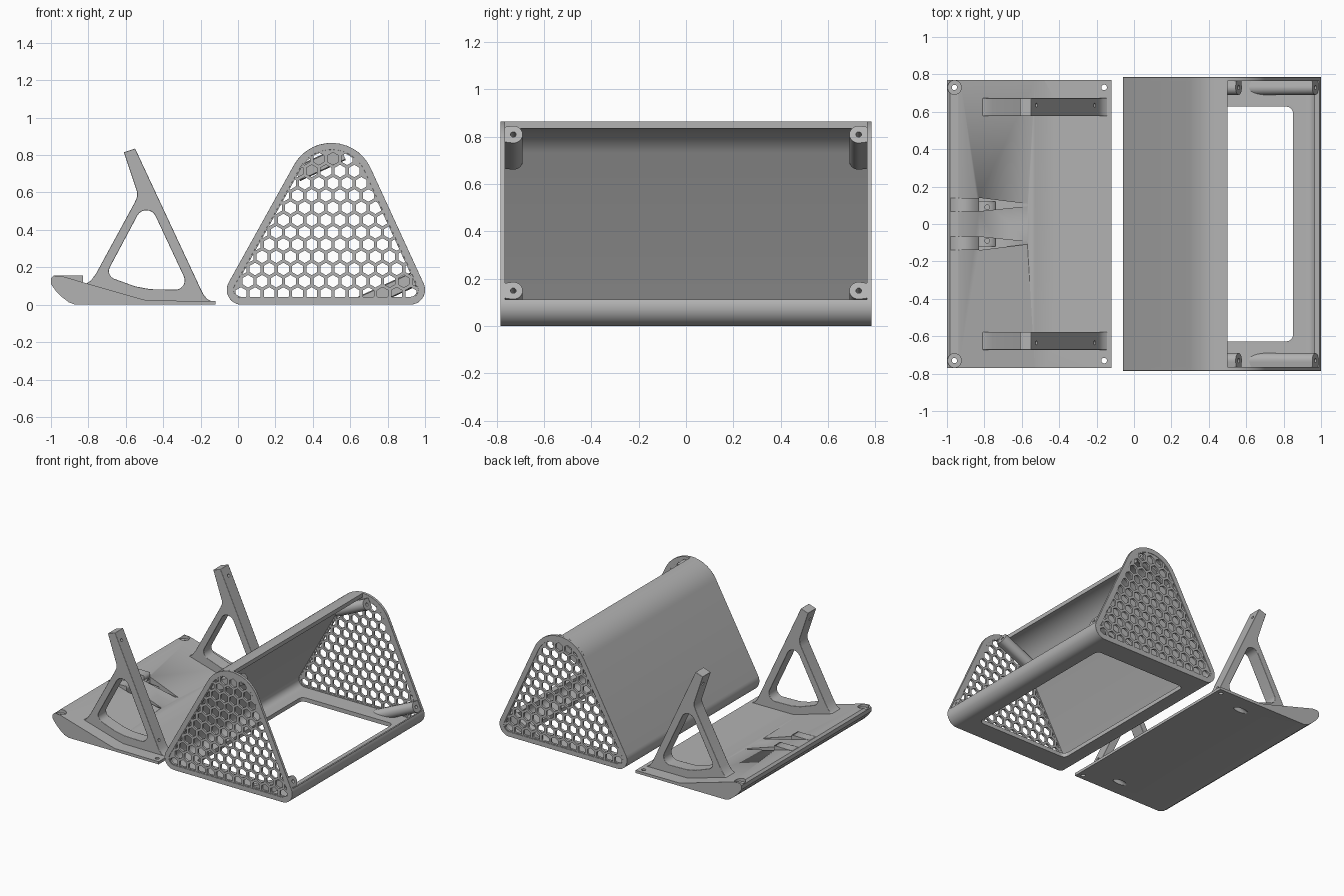
import bpy, bmesh, math
from mathutils import Vector, Matrix

if "Cube" in bpy.data.objects:
    bpy.data.objects.remove(bpy.data.objects["Cube"])

grey = bpy.data.materials.new("grey plastic")
grey.diffuse_color = (0.45, 0.45, 0.45, 1)
grey.use_nodes = True
grey.node_tree.nodes["Principled BSDF"].inputs["Base Color"].default_value = grey.diffuse_color
scene = bpy.context.scene
NORMAL = Vector((0.909, 0, 0.418))          # direction the open side faces


def add(name, mesh):
    ob = bpy.data.objects.new(name, mesh)
    scene.collection.objects.link(ob)
    mesh.materials.clear()
    mesh.materials.append(grey)
    return ob


def prism(name, loops, y0, y1):
    """Extrude x-z outlines along y; loops after the first are holes."""
    cu = bpy.data.curves.new(name, 'CURVE')
    cu.dimensions, cu.fill_mode, cu.extrude = '2D', 'BOTH', (y1 - y0) / 2
    for pts in loops:
        s = cu.splines.new('POLY')
        s.points.add(len(pts) - 1)
        for p, (x, z) in zip(s.points, pts):
            p.co = (x, z, 0, 1)
        s.use_cyclic_u = True
    tmp = bpy.data.objects.new(name, cu)
    scene.collection.objects.link(tmp)
    dg = bpy.context.evaluated_depsgraph_get()
    me = bpy.data.meshes.new_from_object(tmp.evaluated_get(dg))
    bpy.data.objects.remove(tmp)
    me.transform(Matrix.Translation((0, (y0 + y1) / 2, 0)) @ Matrix.Rotation(math.pi / 2, 4, 'X'))
    bm = bmesh.new()
    bm.from_mesh(me)
    bmesh.ops.remove_doubles(bm, verts=bm.verts, dist=1e-5)
    bmesh.ops.recalc_face_normals(bm, faces=bm.faces)
    bm.to_mesh(me)
    bm.free()
    return add(name, me)


def rod(name, start, direction, length, r, box=None):
    """Cylinder from start along direction, optionally squared off towards y = box."""
    bm = bmesh.new()
    rot = Vector(direction).to_track_quat('Z', 'Y').to_matrix().to_4x4()
    mid = Vector(start) + Vector(direction).normalized() * length / 2
    bmesh.ops.create_cone(bm, cap_ends=True, segments=24, radius1=r, radius2=r, depth=length,
                          matrix=Matrix.Translation(mid) @ rot)
    if box is not None:                     # pull the outer half into a flat flange
        for v in bm.verts:
            if (v.co.y - start[1]) * box > 0.5 * r * abs(box):
                v.co.y = box
    me = bpy.data.meshes.new(name)
    bm.to_mesh(me)
    bm.free()
    return add(name, me)


def cut(ob, cutter):
    m = ob.modifiers.new("cut", 'BOOLEAN')
    m.object, m.operation, m.solver = cutter, 'DIFFERENCE', 'EXACT'
    cutter.hide_render = True
    cutter.hide_set(True)


def smooth(ob):
    bpy.ops.object.select_all(action='DESELECT')
    ob.select_set(True)
    bpy.context.view_layer.objects.active = ob
    bpy.ops.object.shade_smooth_by_angle(angle=math.radians(30))


def bevel(ob, w, n=2):
    m = ob.modifiers.new("soft edge", 'BEVEL')
    m.width, m.segments, m.limit_method, m.angle_limit = w, n, 'ANGLE', math.radians(60)


def arc(cx, cz, r, a0, a1, n=14):
    return [(cx + r * math.cos(math.radians(a0 + (a1 - a0) * i / n)),
             cz + r * math.sin(math.radians(a0 + (a1 - a0) * i / n))) for i in range(n + 1)]


def shell_path(inset, top_from=90):
    """Apex, left corner, right corner, as tangent arcs."""
    return (arc(0.5, 0.635, 0.23 - inset, top_from, 150.9) + arc(0.02, 0.08, 0.08 - inset, 150.9, 270)
            + arc(0.92, 0.08, 0.08 - inset, 270, 384.7))


def clip(poly, outline):
    """Keep the part of poly inside a convex counter-clockwise outline."""
    for (ax, az), (bx, bz) in zip(outline, outline[1:] + outline[:1]):
        side = [(bx - ax) * (z - az) - (bz - az) * (x - ax) for x, z in poly]
        out = []
        for i, p in enumerate(poly):
            q, s, t = poly[i - 1], side[i], side[i - 1]
            if s * t < 0:
                k = t / (t - s)
                out.append((q[0] + (p[0] - q[0]) * k, q[1] + (p[1] - q[1]) * k))
            if s >= 0:
                out.append(p)
        poly = out
        if len(poly) < 3:
            return []
    return poly


def area(p):
    return abs(sum(a[0] * b[1] - b[0] * a[1] for a, b in zip(p, p[1:] + p[:1]))) / 2


# Wrapped housing wall with a window in its floor
shell = prism("housing_wall", [shell_path(0) + shell_path(0.03)[::-1]], -0.767, 0.767)
bm = bmesh.new()
bmesh.ops.create_cube(bm, size=1, matrix=Matrix.Translation((0.47, 0, 0)) @ Matrix.Diagonal((0.76, 1.255, 0.1, 1)))
bmesh.ops.bevel(bm, geom=[e for e in bm.edges if abs(e.verts[0].co.z - e.verts[1].co.z) > 0.05],
                offset=0.035, segments=5, profile=0.5, affect='EDGES')
me = bpy.data.meshes.new("floor_window_cutter")
bm.to_mesh(me)
bm.free()
cut(shell, add("floor_window_cutter", me))
smooth(shell)

# Honeycomb holes, trimmed to the end frame
field = shell_path(0.042, 24.7)
PITCH, ROW, R = 0.0757, 0.0655, 0.0335
cells = []
for j in range(14):
    for i in range(16):
        cx, cz = -0.06 + (i + 0.5 * (j % 2)) * PITCH, 0.06 + j * ROW
        cell = clip(arc(cx, cz, R, 30, 330, 5), field)
        if cell and area(cell) > 0.0003:
            cells.append(cell)

for s, side in ((-1, "front"), (1, "back")):
    # End frame and grille
    lo, hi = sorted((s * 0.765, s * 0.785))
    rim = prism(side + "_end_frame", [shell_path(0, 24.7), shell_path(0.036, 24.7)], lo, hi)
    bevel(rim, 0.008)
    smooth(rim)
    lo, hi = sorted((s * 0.766, s * 0.782))
    prism(side + "_grille", [shell_path(0.03, 24.7)] + cells, lo, hi)

    # Screw posts inside the housing
    for label, x, z, length in (("upper", 0.56, 0.81, 0.27), ("lower", 0.97, 0.15, 0.42)):
        post = rod(f"{side}_{label}_post", (x, s * 0.73, z), -NORMAL, length, 0.04, s * 0.768)
        bm = bmesh.new()
        bm.from_mesh(post.data)
        res = bmesh.ops.bisect_plane(bm, geom=bm.verts[:] + bm.edges[:] + bm.faces[:],
                                     plane_co=(0, 0, 0.01), plane_no=(0, 0, -1), clear_outer=True)
        edges = [e for e in res['geom_cut'] if isinstance(e, bmesh.types.BMEdge)]
        if edges:
            bmesh.ops.holes_fill(bm, edges=edges)
        bm.to_mesh(post.data)
        bm.free()
        start = Vector((x, s * 0.73, z)) + NORMAL * 0.02
        cut(post, rod("post_hole_cutter", start, -NORMAL, 0.12, 0.012))
        smooth(post)

# Wedge-shaped cover lying beside the housing
cover = prism("cover_plate", [[(-0.87, 0), (-0.12, 0), (-0.12, 0.02), (-0.48, 0.022), (-0.53, 0.034),
                               (-0.94, 0.152), (-0.985, 0.155), (-1, 0.14), (-1, 0.11), (-0.975, 0.075),
                               (-0.94, 0.04), (-0.905, 0.013)]], -0.77, 0.77)

leg_outline = [(-0.61, 0.815), (-0.55, 0.835), (-0.2, 0.085), (-0.185, 0.055), (-0.165, 0.03), (-0.14, 0.018),
               (-0.14, 0.008), (-0.8, 0.008), (-0.85, 0.1), (-0.815, 0.11), (-0.785, 0.13), (-0.757, 0.17),
               (-0.553, 0.545), (-0.54, 0.575), (-0.54, 0.605)]
leg_hole = (arc(-0.49, 0.45, 0.055, 24, 151, 8) + arc(-0.645, 0.18, 0.045, 151, 255, 7)
            + [(-0.55, 0.098), (-0.47, 0.083)] + arc(-0.335, 0.13, 0.05, 270, 385, 8))
for s, side in ((-1, "front"), (1, "back")):
    # Triangular support leg with screw holes
    leg = prism(side + "_support_leg", [leg_outline, leg_hole], s * 0.625 - 0.048, s * 0.625 + 0.048)
    bevel(leg, 0.012)
    for x, z in ((-0.53, 0.77), (-0.205, 0.11)):
        start = Vector((x, s * 0.635, z)) + NORMAL * 0.05
        cut(leg, rod("leg_hole_cutter", start, -NORMAL, 0.2, 0.011))
    smooth(leg)
    # Slanted tool passage, corner screw holes and seats
    cut(cover, rod("tool_passage_cutter", Vector((-0.26, s * 0.64, 0.07)), -NORMAL, 0.3, 0.024))
    cut(leg, rod("leg_passage_cutter", Vector((-0.26, s * 0.64, 0.07)), -NORMAL, 0.3, 0.024))
    cut(cover, rod("thin_edge_hole_cutter", (-0.16, s * 0.73, -0.05), (0, 0, 1), 0.2, 0.015))
    cut(cover, rod("thick_edge_hole_cutter", (-0.96, s * 0.73, -0.05), (0, 0, 1), 0.3, 0.014))
    cut(cover, rod("seat_cutter", (-0.96, s * 0.73, 0.13), (0, 0, 1), 0.1, 0.037))

    # Centre catch: raised block, tapering pocket and drilled pad
    lo, hi = sorted((s * 0.068, s * 0.14))
    block = prism(side + "_catch_block", [[(-0.985, 0.1), (-0.83, 0.1), (-0.83, 0.155), (-0.98, 0.155)]], lo, hi)
    pocket = prism("pocket_cutter", [[(-0.83, 0.045), (-0.57, 0.045), (-0.57, 0.2), (-0.83, 0.2)]], lo, hi)
    for v in pocket.data.vertices:
        if v.co.x > -0.6:
            v.co.y = s * (0.095 if abs(v.co.y) < 0.1 else 0.108)
    cut(cover, pocket)
    lo, hi = sorted((s * 0.068, s * 0.12))
    pad = prism(side + "_catch_pad", [[(-0.84, 0.04), (-0.74, 0.04), (-0.74, 0.075), (-0.84, 0.085)]], lo, hi)
    cut(pad, rod("pad_hole_cutter", (-0.785, s * 0.09, 0.05), (0, 0, 1), 0.1, 0.012))
smooth(cover)
